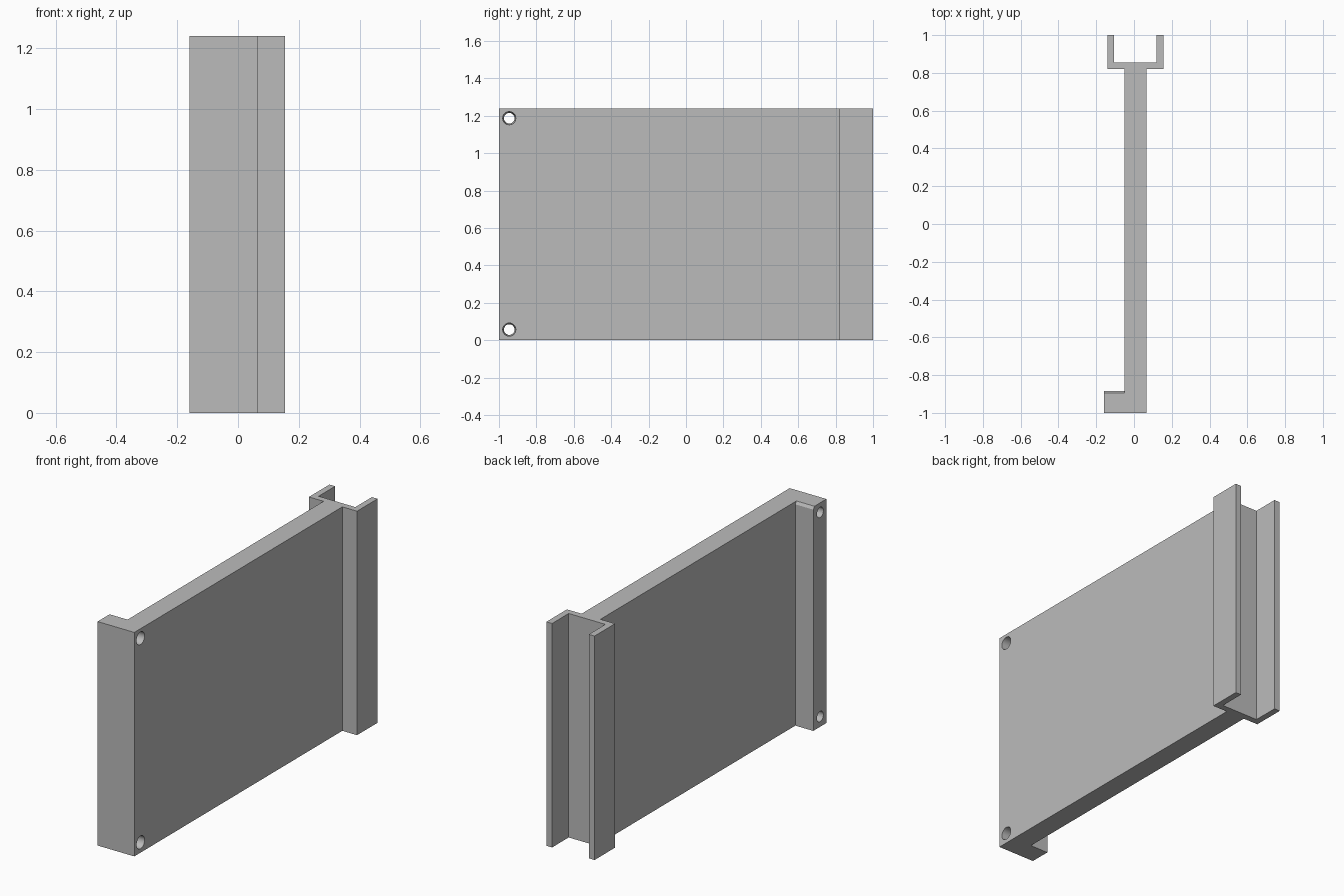
import bpy
import bmesh
from math import pi
from mathutils import Vector, Matrix

cube = bpy.data.objects.get("Cube")
if cube:
    bpy.data.objects.remove(cube, do_unlink=True)

HEIGHT = 1.24

grey = bpy.data.materials.new("plain grey")
grey.use_nodes = True
colour = (0.5, 0.5, 0.5, 1)
grey.diffuse_color = colour
grey.node_tree.nodes["Principled BSDF"].inputs["Base Color"].default_value = colour


def make_object(name, bm):
    bmesh.ops.recalc_face_normals(bm, faces=bm.faces)
    mesh = bpy.data.meshes.new(name)
    bm.to_mesh(mesh)
    bm.free()
    mesh.materials.append(grey)
    obj = bpy.data.objects.new(name, mesh)
    bpy.context.collection.objects.link(obj)
    return obj


def prism(name, points, direction):
    """Extrude a closed outline along a direction."""
    bm = bmesh.new()
    face = bm.faces.new([bm.verts.new(p) for p in points])
    result = bmesh.ops.extrude_face_region(bm, geom=[face])
    verts = [v for v in result["geom"] if isinstance(v, bmesh.types.BMVert)]
    bmesh.ops.translate(bm, verts=verts, vec=Vector(direction))
    return make_object(name, bm)


def cut(target, cutter):
    cutter.hide_render = True
    mod = target.modifiers.new("cut", "BOOLEAN")
    mod.operation = "DIFFERENCE"
    mod.solver = "EXACT"
    mod.object = cutter
    bpy.context.view_layer.objects.active = target
    bpy.ops.object.modifier_apply(modifier=mod.name)
    bpy.data.objects.remove(cutter, do_unlink=True)


# Panel with front mounting flange and rear U channel, as one extruded section
outline = [
    (-0.16, -1), (0.065, -1), (0.065, 0.82), (0.155, 0.82),
    (0.155, 1), (0.12, 1), (0.12, 0.855), (-0.105, 0.855),
    (-0.105, 1), (-0.14, 1), (-0.14, 0.82), (-0.05, 0.82),
    (-0.05, -0.885), (-0.16, -0.885),
]
panel = prism("channel_panel", [(x, y, 0) for x, y in outline], (0, 0, HEIGHT))

# Small bevel along the top inner edge of the flange
wedge = [(-0.2, -0.895, HEIGHT), (-0.2, -0.885, HEIGHT - 0.015),
         (-0.2, -0.875, HEIGHT - 0.015), (-0.2, -0.875, HEIGHT + 0.01),
         (-0.2, -0.895, HEIGHT + 0.01)]
cut(panel, prism("bevel_cutter", wedge, (0.15, 0, 0)))

# Tapered screw holes through the flange, wider on the panel side
for z in (0.057, HEIGHT - 0.053):
    bm = bmesh.new()
    bmesh.ops.create_cone(
        bm, cap_ends=True, segments=32, radius1=0.028, radius2=0.0355,
        depth=0.245,
        matrix=Matrix.Translation((-0.0475, -0.945, z)) @ Matrix.Rotation(pi / 2, 4, "Y"))
    cut(panel, make_object("hole_cutter", bm))

# Smooth hole walls, sharp corners
bpy.ops.object.select_all(action="DESELECT")
panel.select_set(True)
bpy.context.view_layer.objects.active = panel
bpy.ops.object.shade_smooth_by_angle()
